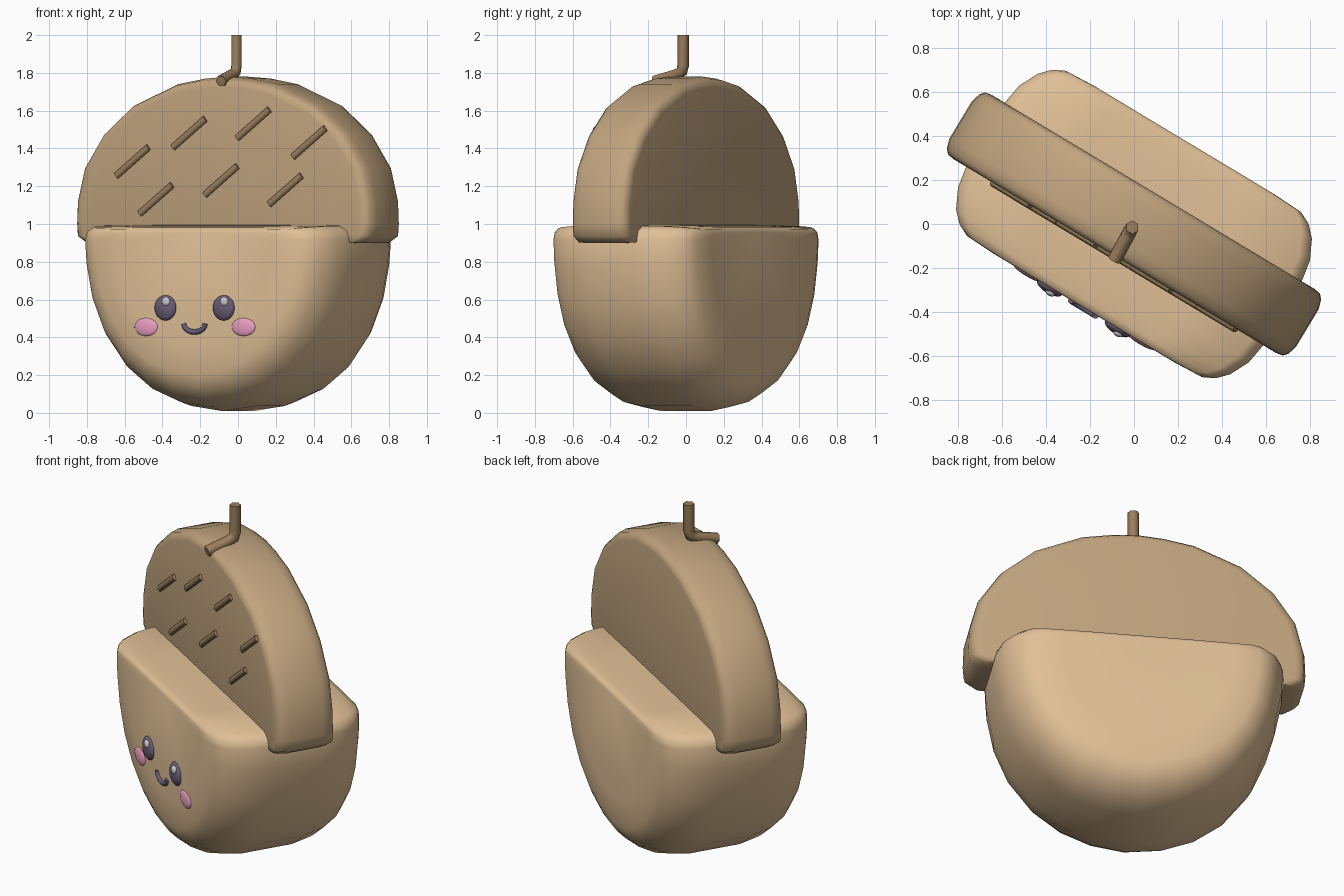
import bpy, bmesh, math
from mathutils import Matrix, Vector

if "Cube" in bpy.data.objects:
    bpy.data.objects.remove(bpy.data.objects["Cube"])

TURN = Matrix.Rotation(math.radians(-31), 4, 'Z')   # whole figure is turned left


def material(name, rgb):
    m = bpy.data.materials.new(name)
    m.diffuse_color = (*rgb, 1)
    m.use_nodes = True
    m.node_tree.nodes["Principled BSDF"].inputs["Base Color"].default_value = m.diffuse_color
    return m


NUT = material("nut", (0.75, 0.53, 0.31))
CAP = material("cap", (0.53, 0.37, 0.21))
BARK = material("bark", (0.33, 0.21, 0.11))
DARK = material("dark", (0.14, 0.11, 0.18))
PINK = material("pink", (0.83, 0.35, 0.54))
SHINE = material("shine", (0.6, 0.6, 0.62))


def finish(bm, name, mat, matrix=TURN):
    bmesh.ops.recalc_face_normals(bm, faces=bm.faces)
    me = bpy.data.meshes.new(name)
    bm.to_mesh(me)
    bm.free()
    me.materials.append(mat)
    ob = bpy.data.objects.new(name, me)
    bpy.context.collection.objects.link(ob)
    ob.matrix_world = matrix
    for p in me.polygons:
        p.use_smooth = True
    return ob


def slab(name, half, sections, pivot_z, mat):
    """Mirror a half profile, then loft scaled copies of it through the depth."""
    loop = half + [(-x, z) for x, z in reversed(half) if x > 0]
    secs = [(-v, s) for v, s in sections] + [(v, s) for v, s in reversed(sections)]
    bm = bmesh.new()
    rings = [[bm.verts.new((x * s, v, pivot_z + (z - pivot_z) * s)) for x, z in loop]
             for v, s in secs]
    n = len(loop)
    for a, b in zip(rings, rings[1:]):
        for i in range(n):
            bm.faces.new((a[i], a[(i + 1) % n], b[(i + 1) % n], b[i]))
    bm.faces.new(rings[0])
    bm.faces.new(rings[-1])
    return finish(bm, name, mat)


def ball(name, centre, radii, mat):
    bm = bmesh.new()
    bmesh.ops.create_uvsphere(bm, u_segments=20, v_segments=12, radius=1)
    bmesh.ops.scale(bm, vec=radii, verts=bm.verts)
    bmesh.ops.translate(bm, vec=centre, verts=bm.verts)
    return finish(bm, name, mat)


def tube(name, pts, r, mat, res=1, matrix=TURN):
    cu = bpy.data.curves.new(name, 'CURVE')
    cu.dimensions = '3D'
    cu.bevel_depth = r
    cu.bevel_resolution = res
    cu.use_fill_caps = True
    sp = cu.splines.new('POLY')
    sp.points.add(len(pts) - 1)
    for p, co in zip(sp.points, pts):
        p.co = (*co, 1)
    cu.materials.append(mat)
    ob = bpy.data.objects.new(name, cu)
    bpy.context.collection.objects.link(ob)
    ob.matrix_world = matrix
    return ob


# Nut body: thick D shape with softly rounded edges
slab("nut_body",
     [(0, 0), (0.2, 0.028), (0.38, 0.1), (0.54, 0.22), (0.67, 0.39), (0.75, 0.58),
      (0.79, 0.78), (0.80, 0.92), (0.785, 0.965), (0.74, 0.992), (0.4, 0.995), (0, 0.995)],
     [(0.445, 0.6), (0.438, 0.78), (0.41, 0.85), (0.36, 0.91), (0.27, 0.965),
      (0.15, 0.99), (0, 1)][:-1], 0.9, NUT)

# Cap: thinner domed slab overhanging the body
slab("cap",
     [(0, 0.9), (0.75, 0.9), (0.86, 0.9), (0.915, 0.935), (0.92, 1.0), (0.915, 1.12),
      (0.87, 1.3), (0.75, 1.48), (0.57, 1.63), (0.31, 1.74), (0.14, 1.77), (0, 1.78)],
     [(0.17, 0.93), (0.165, 0.965), (0.145, 0.985), (0.10, 1.0)], 1.0, CAP)

# Stem: upright with a bent foot
tube("stem", [(-0.09, -0.165, 1.757), (-0.03, -0.055, 1.79), (-0.012, -0.022, 1.808),
              (-0.008, -0.015, 1.84), (-0.008, -0.015, 2.0)], 0.031, BARK, 1, Matrix())

# Diagonal ridges on the cap front
for i, (x, z) in enumerate([(-0.64, 1.255), (-0.34, 1.405), (0.0, 1.455), (0.295, 1.355),
                            (-0.515, 1.055), (-0.17, 1.155), (0.17, 1.105)]):
    u = (x + 0.085) / 0.857
    tube(f"cap_ridge_{i + 1}", [(u, -0.168, z), (u + 0.2, -0.168, z + 0.152)], 0.02, BARK)

# Face: eyes with highlights, cheeks and smile
for side, k in (("left", -1), ("right", 1)):
    ball(f"eye_{side}", (0.18 * k, -0.445, 0.556), (0.066, 0.028, 0.067), DARK)
    ball(f"eye_shine_{side}", (0.18 * k + 0.014, -0.463, 0.588), (0.024, 0.016, 0.024), SHINE)
    ball(f"cheek_{side}", (0.3 * k, -0.442, 0.455), (0.073, 0.014, 0.048), PINK)
smile = [(0.066 * math.cos(a), -0.447, 0.472 + 0.044 * math.sin(a))
         for a in (math.pi * (1 + i / 10) for i in range(11))]
tube("smile", smile, 0.014, DARK, 2)
